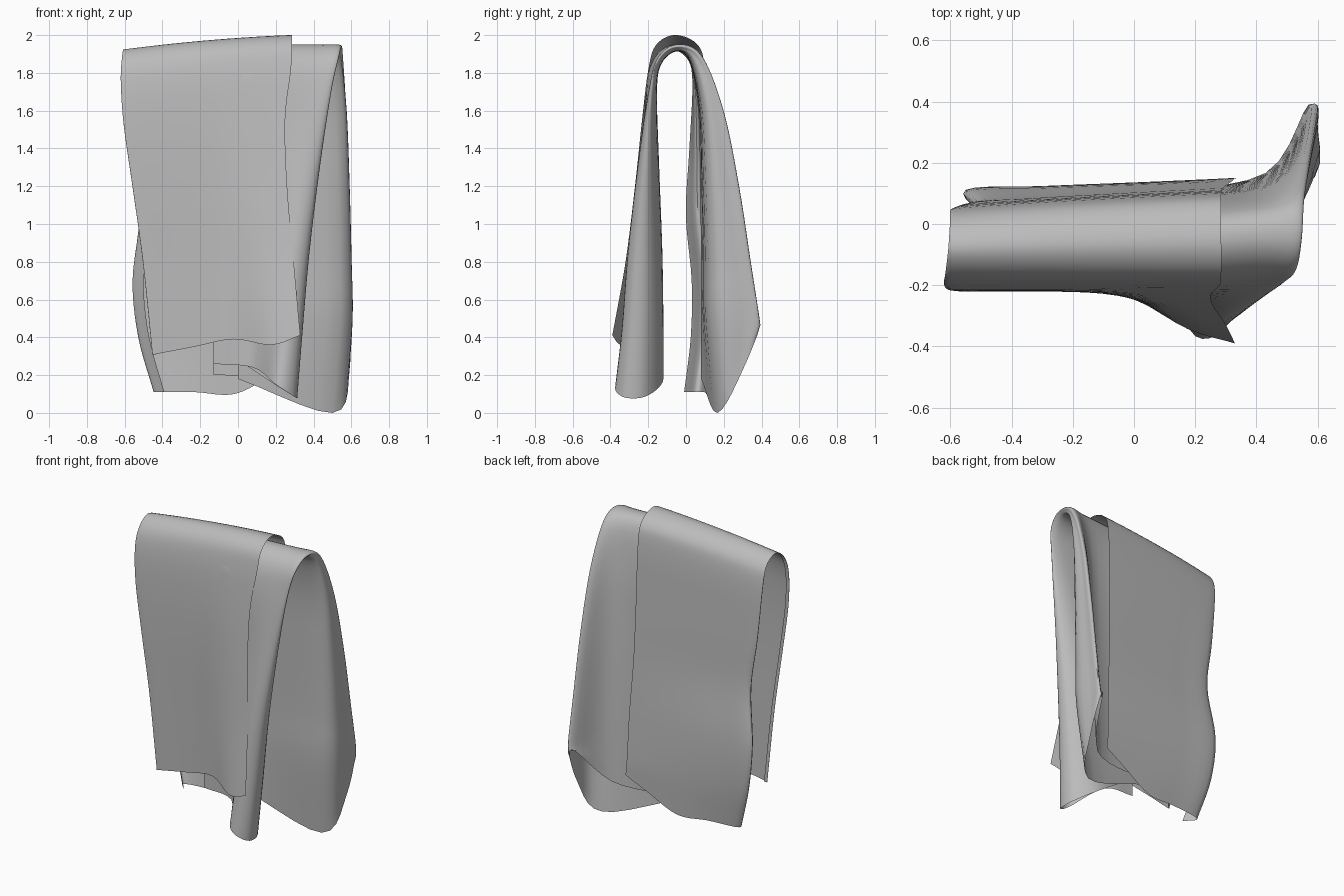
import bpy
import math
from mathutils import Vector

if "Cube" in bpy.data.objects:
    bpy.data.objects.remove(bpy.data.objects["Cube"], do_unlink=True)

# Single cloth colour
grey = bpy.data.materials.new("cloth grey")
grey.use_nodes = True
tone = (0.5, 0.5, 0.5, 1)
grey.diffuse_color = tone
grey.node_tree.nodes["Principled BSDF"].inputs["Base Color"].default_value = tone


def mix(a, b, t):
    return a + (b - a) * t


def clamp(value):
    return max(0, min(1, value))


def spline(points, steps):
    """Smooth curve through the points."""
    ends = [points[0] * 2 - points[1]] + points + [points[-1] * 2 - points[-2]]
    result = []
    for a, b, c, d in zip(ends, ends[1:], ends[2:], ends[3:]):
        for k in range(steps):
            t = k / steps
            result.append(b + (c - a) * (t / 2)
                          + (a - b * 2.5 + c * 2 - d / 2) * t * t
                          + (b * 1.5 - a / 2 - c * 1.5 + d / 2) * t ** 3)
    return result + [points[-1]]


def set_hem(section, heights):
    """Give an end section its uneven hem line."""
    for point, height in zip(section, heights):
        point.z = height


def cloth(name, sections, steps):
    """Loft a smooth sheet through sections running front hem to back hem."""
    strips = [spline(section, steps) for section in sections]
    columns = [spline(list(column), steps) for column in zip(*strips)]
    count, length = len(columns), len(columns[0])
    verts = [column[j] for j in range(length) for column in columns]
    faces = []
    for j in range(length - 1):
        for i in range(count - 1):
            a = j * count + i
            faces.append((a, a + 1, a + 1 + count, a + count))
    mesh = bpy.data.meshes.new(name)
    mesh.from_pydata(verts, [], faces)
    mesh.materials.append(grey)
    obj = bpy.data.objects.new(name, mesh)
    bpy.context.collection.objects.link(obj)
    bpy.ops.object.select_all(action="DESELECT")
    obj.select_set(True)
    bpy.context.view_layer.objects.active = obj
    bpy.ops.object.shade_smooth_by_angle(angle=math.radians(60))


def outer_section(z, y, flare, left, right):
    """Rolled left edge, then the panel flaring toward its free right edge."""
    front = y < -0.08
    roll = 0.1 if front else min(1, 2 - z)
    points = [Vector((left + 0.05 * roll, y + (0.1 if front else -0.08) * roll, z))]
    for u in (0, 0.27, 0.54, 0.8, 1):
        ramp = clamp((u - 0.4) / 0.6)
        bulge = -ramp * ramp * (3 - 2 * ramp) if front else u ** 0.8
        points.append(Vector((mix(left, right, u), y + flare * bulge, z)))
    # The crest rises toward the free edge
    for p in points:
        p.z += clamp((z - 1.2) / 0.7) * (0.07 * p.x - 0.05 * p.x ** 2)
    return points


def inner_section(z, tip_x, tip_y, wall, side):
    """Upper sheet, side fold and lower sheet; side is 0 in front, 1 behind."""
    depth = tip_y - wall
    gap = mix(-0.045, 0.02, side)
    drop = 0.035 * clamp((z - 1.7) / 0.2)
    return [
        Vector((-0.13, wall + gap, z)),
        Vector((0.08, wall + gap * 1.3, z)),
        Vector((tip_x - mix(0.1, 0.14, side), wall + depth * mix(1.15, 0.28, side), z)),
        Vector((tip_x, tip_y, z)),
        Vector((tip_x + 0.02 * side, wall + depth * mix(0.45, 0.83, side), z - drop / 2)),
        Vector((tip_x - mix(0.12, 0.035, side), wall + depth * 0.15 * side, z - drop)),
        Vector((0, wall, z - drop)),
    ]


# Outer layer: height, depth at left, flare, left edge, right edge
outer_rows = [
    (0.38, -0.21, 0.18, -0.44, 0.33),
    (0.8, -0.215, 0.105, -0.49, 0.295),
    (1.2, -0.22, 0.05, -0.545, 0.26),
    (1.55, -0.217, 0.015, -0.59, 0.25),
    (1.8, -0.2, 0, -0.605, 0.28),
    (1.93, -0.16, 0, -0.6, 0.285),
    (1.985, -0.08, 0.02, -0.59, 0.285),
    (1.935, 0.01, 0.05, -0.585, 0.285),
    (1.8, 0.05, 0.05, -0.585, 0.285),
    (1.4, 0.065, 0.05, -0.555, 0.29),
    (1.05, 0.075, 0.05, -0.515, 0.3),
    (0.7, 0.11, 0.03, -0.55, 0.32),
    (0.4, 0.105, 0.045, -0.52, 0.33),
    (0.1, 0.07, 0.08, -0.44, 0.34),
]
outer = [outer_section(*r) for r in outer_rows]
set_hem(outer[0], (0.31, 0.31, 0.35, 0.39, 0.36, 0.41))
set_hem(outer[-1], (0.11, 0.11, 0.11, 0.1, 0.2, 0.28))
cloth("outer_layer", outer, 5)

# Folded inner layers: height, fold tip x and y, lower sheet depth, side
inner_rows = [
    (0.1, 0.3, -0.335, -0.125, 0),
    (0.45, 0.33, -0.305, -0.125, 0),
    (0.85, 0.365, -0.28, -0.13, 0),
    (1.3, 0.42, -0.24, -0.145, 0),
    (1.7, 0.48, -0.195, -0.155, 0),
    (1.88, 0.515, -0.15, -0.13, 0.25),
    (1.95, 0.53, -0.045, -0.05, 0.5),
    (1.89, 0.535, 0.085, 0.02, 0.75),
    (1.6, 0.55, 0.195, 0.065, 1),
    (1.2, 0.565, 0.275, 0.075, 1),
    (0.8, 0.575, 0.335, 0.08, 1),
    (0.5, 0.58, 0.38, 0.08, 1),
    (0.2, 0.57, 0.39, 0.08, 1),
]
inner = [inner_section(*r) for r in inner_rows]
set_hem(inner[0], (0.26, 0.24, 0.15, 0.085, 0.085, 0.16, 0.28))
set_hem(inner[-1], (0.2, 0.2, 0.22, 0.48, 0.22, 0, 0.18))
inner[-1][-2] += Vector((-0.035, 0.04, 0))
inner[-1][-3].y -= 0.04
cloth("folded_inner_layers", inner, 5)
